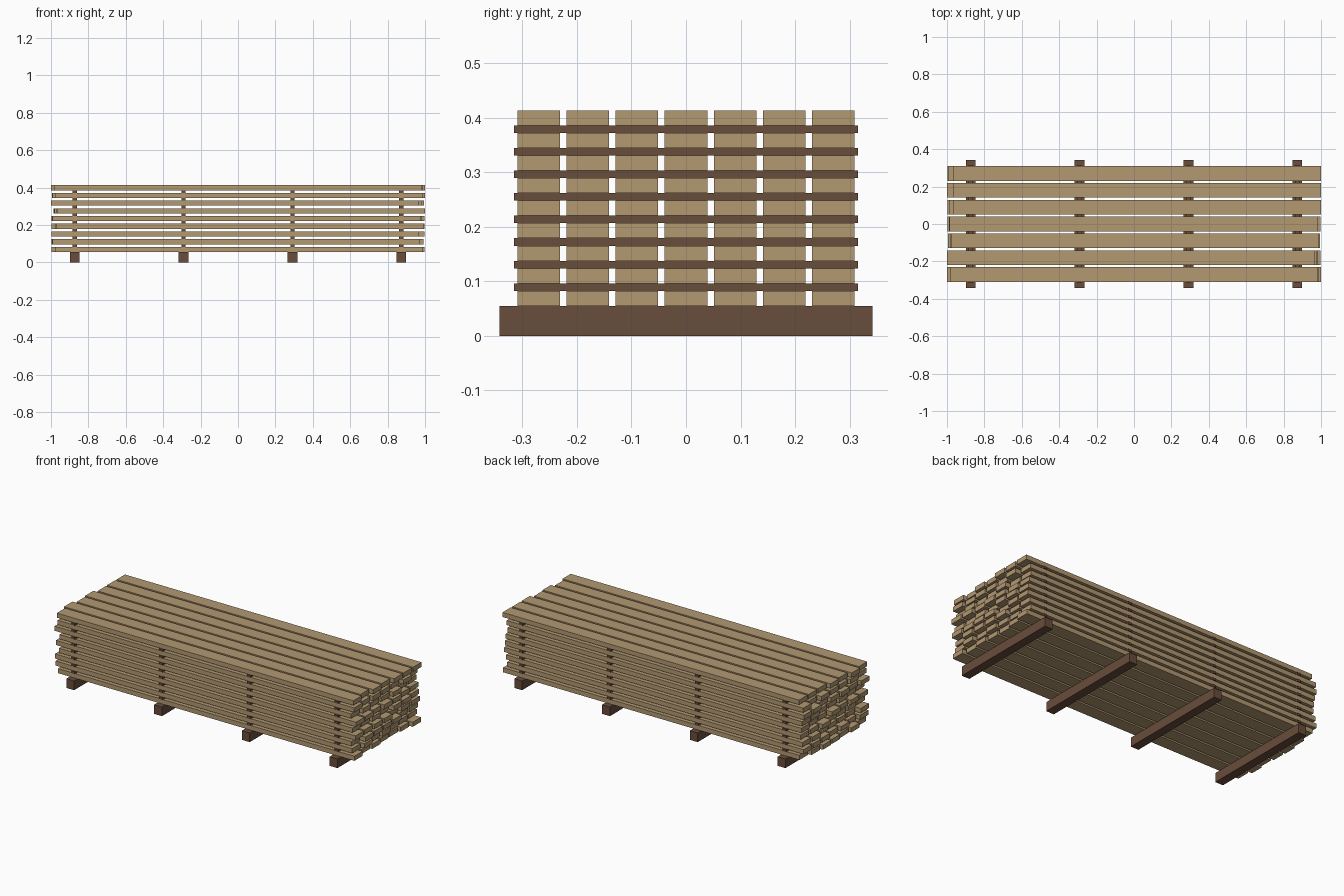
import bpy
import random

random.seed(4)
if "Cube" in bpy.data.objects:
    bpy.data.objects.remove(bpy.data.objects["Cube"], do_unlink=True)


def material(name, rgb):
    m = bpy.data.materials.new(name)
    m.use_nodes = True
    m.diffuse_color = (*rgb, 1)
    bsdf = m.node_tree.nodes["Principled BSDF"]
    bsdf.inputs["Base Color"].default_value = (*rgb, 1)
    bsdf.inputs["Roughness"].default_value = 0.9
    return m


pale_wood = material("pale wood", (0.445, 0.314, 0.165))
dark_wood = material("dark wood", (0.141, 0.074, 0.045))


def box(name, x, y, z, size, mat):
    """Box centred on x and y, with its base at z."""
    bpy.ops.mesh.primitive_cube_add(size=1, location=(x, y, z + size[2] / 2))
    ob = bpy.context.object
    ob.name = name
    ob.scale = size
    bpy.ops.object.transform_apply(location=False, rotation=False, scale=True)
    ob.data.materials.append(mat)


LAYERS, COLUMNS = 9, 7
BASE, THICK, GAP = 0.055, 0.0275, 0.0138
LENGTH, WIDTH, PITCH = 1.966, 0.078, 0.09
SLACK = 1 - LENGTH / 2
SUPPORTS = (-0.873, -0.291, 0.291, 0.873)

# End offsets of the visible top layer and front column
top_shift = (-0.002, -SLACK, 0.004, -0.003, SLACK, 0.016, SLACK)
front_shift = (0.005, -0.010, -0.014, 0.012, -0.008, 0.016, -SLACK, 0.004, -0.002)

# Heavy bearers on the ground
for x in SUPPORTS:
    box("bearer", x, 0, 0, (0.052, 0.684, BASE), dark_wood)

# Layers of boards with thin spacer sticks between them
for layer in range(LAYERS):
    z = BASE + layer * (THICK + GAP)
    for col in range(COLUMNS):
        shift = random.uniform(-SLACK, SLACK)
        if layer == LAYERS - 1:
            shift = top_shift[col]
        elif col == 0:
            shift = front_shift[layer]
        y = (col - (COLUMNS - 1) / 2) * PITCH
        box("board", shift, y, z, (LENGTH, WIDTH, THICK), pale_wood)
    if layer < LAYERS - 1:
        for x in SUPPORTS:
            box("spacer_stick", x, 0, z + THICK, (0.022, 0.63, GAP), dark_wood)
